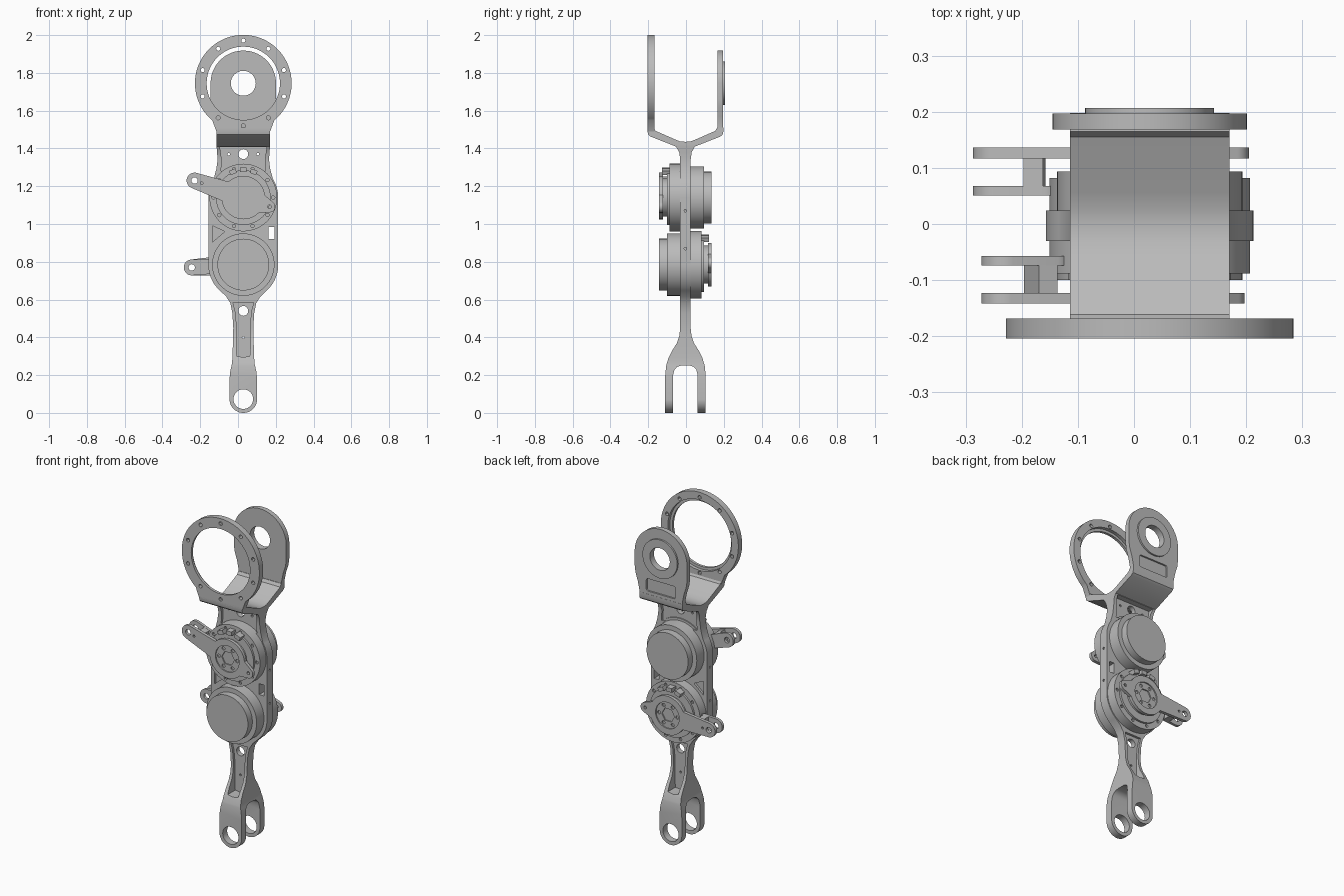
import bpy, bmesh
from math import sin, cos, radians, hypot, atan2, acos, pi

if "Cube" in bpy.data.objects:
    bpy.data.objects.remove(bpy.data.objects["Cube"])

CX, CY = 0.028, -0.003            # shared centre lines
UPPER, LOWER, RING_Z = 1.14, 0.785, 1.745
grey = bpy.data.materials.new("machined grey")
grey.use_nodes = True
grey.diffuse_color = (0.5, 0.5, 0.5, 1)
grey.node_tree.nodes["Principled BSDF"].inputs["Base Color"].default_value = (0.5, 0.5, 0.5, 1)


def arc(x, z, r, a0=0, a1=360, n=48):
    """Points on an arc; a full circle drops the repeated end point."""
    count = n if a1 - a0 == 360 else n + 1
    step = radians(a1 - a0) / n
    return [(x + r * cos(radians(a0) + i * step), z + r * sin(radians(a0) + i * step)) for i in range(count)]


def mirrored(half, centre):
    """Close a half outline by reflecting it about a centre line."""
    left = [(-a, b) for a, b in reversed(half) if a > 1e-6]
    return [(centre + a, b) for a, b in half + left]


def link(c0, r0, c1, r1):
    """Outline of a tapered bar with round ends."""
    dx, dz = c1[0] - c0[0], c1[1] - c0[1]
    a = atan2(dz, dx)
    t = acos((r0 - r1) / hypot(dx, dz))
    d = lambda v: v * 180 / pi
    return arc(*c1, r1, d(a - t), d(a + t), 16) + arc(*c0, r0, d(a + t), d(a - t + 2 * pi), 24)


def prism(name, outlines, lo, hi, axis="y"):
    """Extrude outlines along y (points are x, z) or along x (points are y, z)."""
    bm = bmesh.new()
    place = (lambda p, d: (p[0], d, p[1])) if axis == "y" else (lambda p, d: (d, p[0], p[1]))
    for pts in outlines:
        face = bm.faces.new([bm.verts.new(place(p, lo)) for p in pts])
        moved = bmesh.ops.extrude_face_region(bm, geom=[face])["geom"]
        shift = (0, hi - lo, 0) if axis == "y" else (hi - lo, 0, 0)
        bmesh.ops.translate(bm, vec=shift, verts=[v for v in moved if isinstance(v, bmesh.types.BMVert)])
    bmesh.ops.recalc_face_normals(bm, faces=bm.faces)
    mesh = bpy.data.meshes.new(name)
    bm.to_mesh(mesh)
    bm.free()
    mesh.materials.append(grey)
    obj = bpy.data.objects.new(name, mesh)
    bpy.context.collection.objects.link(obj)
    return obj


def combine(obj, tool, operation="DIFFERENCE"):
    """Apply a boolean and discard the tool."""
    mod = obj.modifiers.new("shape", "BOOLEAN")
    mod.operation, mod.object, mod.solver = operation, tool, "EXACT"
    bpy.context.view_layer.objects.active = obj
    bpy.ops.object.modifier_apply(modifier=mod.name)
    bpy.data.objects.remove(tool)


def cut(obj, outlines, lo, hi, axis="y"):
    combine(obj, prism("cutter", outlines, lo, hi, axis))


def bolt_circle(x, z, radius, r, n, start=90):
    return [arc(*p, r, n=12) for p in arc(x, z, radius, start, start + 360, n)]


# Main frame: front silhouette crossed with the forked side profile
front = arc(0, 0.073, 0.073, -90, 0, 16)
front += [(0.073, 0.18), (0.069, 0.22), (0.06, 0.26), (0.057, 0.3), (0.053, 0.45), (0.058, 0.53), (0.068, 0.58), (0.09, 0.615)]
front += arc(0, LOWER, 0.185, -50, 0, 16) + arc(0, UPPER, 0.185, 0, 32, 10)
front += [(0.143, 1.29), (0.136, 1.34), (0.142, 1.42), (0.142, 1.53)]
side = [(0, 0.25), (0.025, 0.25), (0.045, 0.243), (0.058, 0.228), (0.065, 0.2), (0.065, -0.01), (0.107, -0.01), (0.107, 0.2),
        (0.102, 0.25), (0.09, 0.29), (0.07, 0.33), (0.045, 0.37), (0.032, 0.41), (0.0275, 0.45), (0.0275, 1.34),
        (0.033, 1.38), (0.05, 1.41), (0.185, 1.463), (0.197, 1.473), (0.201, 1.49), (0.201, 1.51), (0.168, 1.51),
        (0.158, 1.493), (0.06, 1.45), (0.03, 1.438), (0, 1.435)]
frame = prism("frame", [mirrored(front, CX)], -0.3, 0.3)
combine(frame, prism("profile", [mirrored(side, CY)], -0.4, 0.4, "x"), "INTERSECT")

# Pockets on both faces of the frame, then through holes
stem_pocket = mirrored([(0, 0.295), (0.034, 0.3), (0.037, 0.34), (0.037, 0.48), (0.043, 0.54), (0.055, 0.585), (0, 0.585)], CX)
neck_pocket = mirrored([(0, 1.28), (0.118, 1.28), (0.114, 1.34), (0.124, 1.408), (0, 1.408)], CX)
triangle = [(CX - 0.162, 0.905), (CX - 0.162, 0.99), (CX - 0.098, 0.96)]
for s in (-1, 1):
    lo, hi = sorted((CY + s * 0.014, CY + s * 0.2))
    cut(frame, [stem_pocket, neck_pocket, triangle], lo, hi)
holes = [arc(CX, 0.073, 0.052), arc(CX, 0.54, 0.026, n=24), arc(CX, 1.37, 0.026, n=24)]
holes += [arc(CX + s * 0.077, 1.37, 0.007, n=10) for s in (-1, 1)] + [arc(CX, 0.4, 0.006, n=10)]
holes += [[(CX + a, b) for a, b in ((0.133, 0.92), (0.165, 0.92), (0.165, 0.985), (0.133, 0.985))]]
cut(frame, holes, -0.3, 0.3)
for s in (-1, 1):
    pins = [arc(CY, z, 0.007, n=10) for z in (0.87, 1.07)]
    lo, hi = sorted((CX + s * 0.165, CX + s * 0.25))
    cut(frame, pins, lo, hi, "x")

# Front mounting ring
outline = mirrored([(0.142, 1.49)] + arc(0, RING_Z, 0.256, -50, 90, 40), CX)
ring = prism("mounting_ring", [outline], -0.204, -0.168)
cut(ring, [arc(CX, RING_Z, 0.194, n=64)] + bolt_circle(CX, RING_Z, 0.226, 0.011, 10), -0.3, 0)
cut(ring, [arc(CX, RING_Z, 0.21, n=64)], -0.188, 0)

# Rear bearing plate with raised boss and label pocket
outline = mirrored([(0.142, 1.49), (0.142, 1.52), (0.152, 1.57), (0.168, 1.62), (0.173, 1.66)]
                   + arc(0, RING_Z, 0.173, 0, 90, 24), CX)
plate = prism("bearing_plate", [outline], 0.168, 0.197)
boss = prism("bearing_boss", [arc(CX, RING_Z, 0.115)], 0.19, 0.207)
for part in (plate, boss):
    cut(part, [arc(CX, RING_Z, 0.066)], 0.1, 0.3)
corners = [(0.085, 1.54, -90), (0.085, 1.59, 0), (-0.085, 1.59, 90), (-0.085, 1.54, 180)]
pocket = [p for x, z, a in corners for p in arc(CX + x, z, 0.012, a, a + 90, 4)]
cut(plate, [pocket], 0.187, 0.3)


def joint(label, z, s, tip):
    """Actuator with its crank on side s and its motor cap opposite."""
    def disc(name, outlines, a, b):
        lo, hi = sorted((CY + s * a, CY + s * b))
        return prism(label + "_" + name, outlines, lo, hi)

    def bore(obj, outlines, a, b):
        lo, hi = sorted((CY + s * a, CY + s * b))
        cut(obj, outlines, lo, hi)

    # Housing and stepped motor cap
    housing = disc("housing", [arc(CX, z, 0.179, n=64)], -0.02, 0.085)
    bore(housing, bolt_circle(CX, z, 0.158, 0.009, 10, 72), 0.075, 0.2)
    disc("housing_lip", [arc(CX, z, 0.145, n=64)], 0.08, 0.097)
    disc("motor_body", [arc(CX, z, 0.165, n=64)], -0.097, 0)
    disc("motor_cap", [arc(CX, z, 0.137, n=64)], -0.139, -0.09)
    disc("bearing", [arc(CX, z, 0.1)], 0.09, 0.125)

    # Stop tabs above the crank
    tabs = []
    for angle in (68, 90, 112):
        a = radians(angle)
        x, y = CX + 0.147 * cos(a), z + 0.147 * sin(a)
        tabs.append([(x + u * sin(a) + v * cos(a), y - u * cos(a) + v * sin(a))
                     for u, v in ((-0.018, -0.012), (0.018, -0.012), (0.018, 0.012), (-0.018, 0.012))])
    disc("stop_tabs", tabs, 0.08, 0.125)

    # Crank plate: hub, arm and opposite ear
    hub = (CX, z)
    dx, dz = tip[0] - CX, tip[1] - z
    length = hypot(dx, dz)
    ux, uz = dx / length, dz / length
    ear = (CX - 0.147 * ux, z - 0.147 * uz)
    crank = disc("crank", [arc(*hub, 0.115)], 0.12, 0.139)
    for bar in (link(hub, 0.06, tip, 0.042), link(hub, 0.085, ear, 0.03)):
        combine(crank, disc("bar", [bar], 0.12, 0.139), "UNION")
    bore(crank, [arc(*hub, 0.078)], 0.132, 0.2)
    bore(crank, [arc(*hub, 0.042, n=6)] + bolt_circle(*hub, 0.06, 0.01, 6, 60), 0.1, 0.2)
    bore(crank, [arc(*tip, 0.017, n=20), arc(*ear, 0.009, n=12),
                 arc(tip[0] - 0.04 * ux, tip[1] - 0.04 * uz, 0.007, n=10)], 0.1, 0.2)

    # Inner clevis prong and the web that joins it to the crank
    root = (tip[0] - 0.085 * ux, tip[1] - 0.085 * uz)
    prong = disc("clevis_prong", [link(root, 0.04, tip, 0.042)], 0.054, 0.071)
    bore(prong, [arc(*tip, 0.017, n=20)], 0, 0.1)
    web = [(tip[0] - a * ux - b * uz, tip[1] - a * uz + b * ux)
           for a, b in ((0.05, -0.04), (0.085, -0.04), (0.085, 0.04), (0.05, 0.04))]
    disc("clevis_web", [web], 0.06, 0.13)


joint("upper", UPPER, -1, (-0.23, 1.23))
joint("lower", LOWER, 1, (-0.245, 0.77))

# Smooth the round walls, keep the machined edges crisp
for obj in bpy.context.scene.objects:
    obj.select_set(obj.type == "MESH")
bpy.context.view_layer.objects.active = frame
bpy.ops.object.shade_smooth_by_angle(angle=radians(30))
